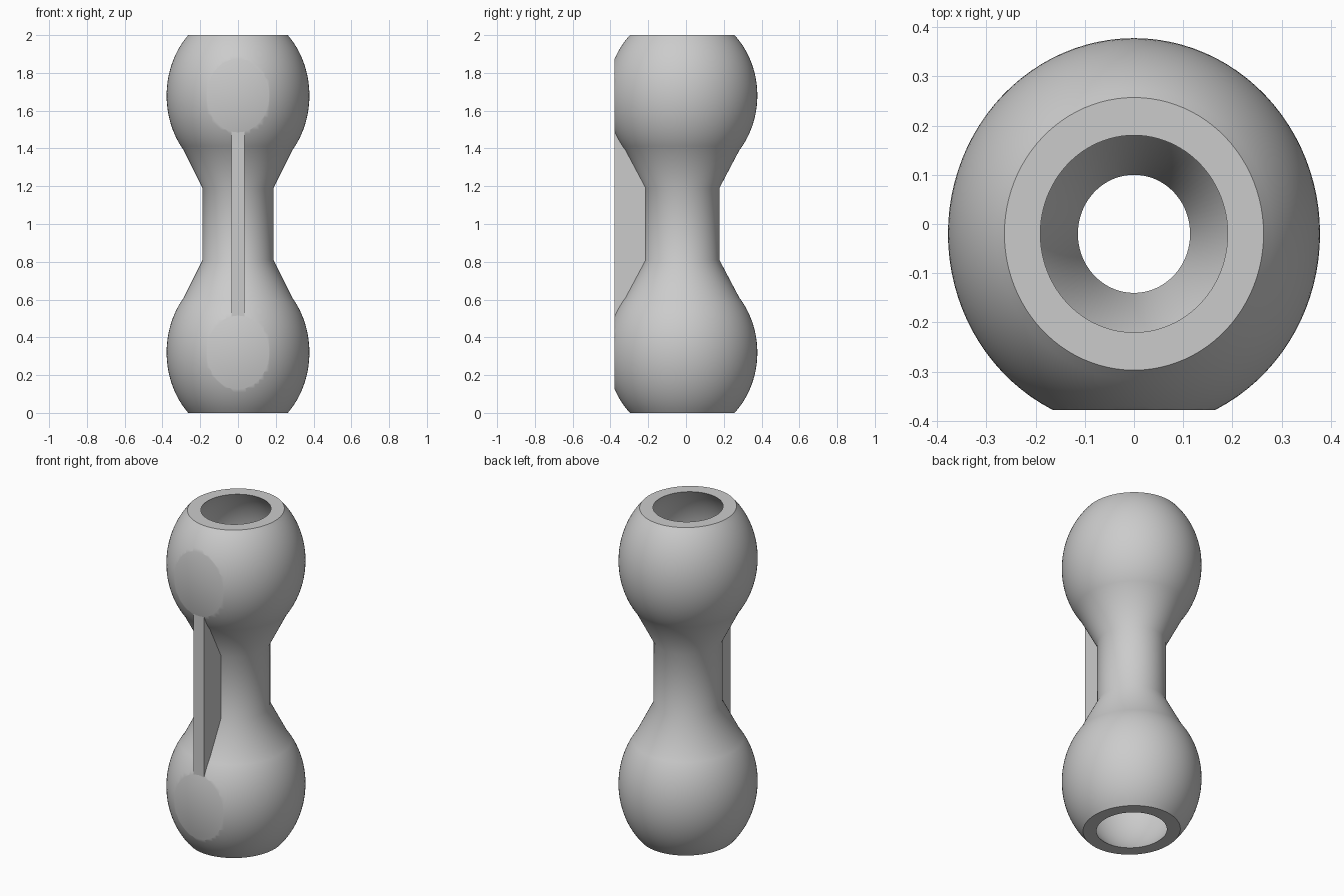
import bpy
import bmesh
import math
from mathutils import Matrix

if "Cube" in bpy.data.objects:
    bpy.data.objects.remove(bpy.data.objects["Cube"], do_unlink=True)

AXIS_Y = -0.02       # the bore sits slightly forward of centre
STRETCH = 1.052      # slightly oval in depth
WALL = 0.073
FRONT = -0.378       # plane of the flat front
SEGMENTS = 96

grey = bpy.data.materials.new("plain grey")
grey.use_nodes = True
colour = (0.6, 0.6, 0.6, 1)
grey.diffuse_color = colour
grey.node_tree.nodes["Principled BSDF"].inputs["Base Color"].default_value = colour


def finish(name, bm):
    """Turn a bmesh into a named, shaded object."""
    bmesh.ops.recalc_face_normals(bm, faces=bm.faces)
    mesh = bpy.data.meshes.new(name)
    bm.to_mesh(mesh)
    bm.free()
    mesh.materials.append(grey)
    obj = bpy.data.objects.new(name, mesh)
    bpy.context.collection.objects.link(obj)
    bpy.ops.object.select_all(action="DESELECT")
    obj.select_set(True)
    bpy.context.view_layer.objects.active = obj
    bpy.ops.object.shade_smooth_by_angle(angle=math.radians(30))
    return obj


def mirrored(points):
    """Repeat a lower-half outline of (r, z) above the middle height."""
    return points + [(r, 2 - z) for r, z in reversed(points)]


# Outer outline: a bulb, a cone and the straight neck
steps = 28
bulb = []
for i in range(steps + 1):
    z = 0.61 * i / steps
    bulb.append((0.378 * math.sqrt(1 - ((z - 0.32) / 0.446) ** 2), z))
outer = mirrored(bulb + [(0.187, 0.81)])
inner = [(r - WALL, z) for r, z in reversed(outer)]
outline = outer + inner

# Hollow body: closed outline turned round the axis
bm = bmesh.new()
rings = []
for s in range(SEGMENTS):
    a = math.tau * s / SEGMENTS
    rings.append([bm.verts.new((r * math.cos(a), r * math.sin(a), z)) for r, z in outline])
for s in range(SEGMENTS):
    here, there = rings[s], rings[(s + 1) % SEGMENTS]
    for i in range(len(outline)):
        j = (i + 1) % len(outline)
        bm.faces.new((here[i], there[i], there[j], here[j]))
bmesh.ops.transform(
    bm, verts=bm.verts,
    matrix=Matrix.Translation((0, AXIS_Y, 0)) @ Matrix.Diagonal((1, STRETCH, 1, 1)))

# Flat spots on the front of both bulbs
cut = bmesh.ops.bisect_plane(
    bm, geom=bm.verts[:] + bm.edges[:] + bm.faces[:],
    plane_co=(0, FRONT, 0), plane_no=(0, -1, 0), clear_outer=True)
rim = [e for e in cut["geom_cut"] if isinstance(e, bmesh.types.BMEdge)]
bmesh.ops.edgeloop_fill(bm, edges=rim)
finish("hollow_body", bm)

# Front rib joining the bulbs, its back edge buried in the wall
side = mirrored([(FRONT + 0.0005, 0.5), (-0.345, 0.5), (-0.28, 0.61), (-0.18, 0.81)])
bm = bmesh.new()
face = bm.faces.new([bm.verts.new((-0.035, y, z)) for y, z in side])
grown = bmesh.ops.extrude_face_region(bm, geom=[face])
moved = [v for v in grown["geom"] if isinstance(v, bmesh.types.BMVert)]
bmesh.ops.translate(bm, verts=moved, vec=(0.07, 0, 0))
finish("front_rib", bm)
